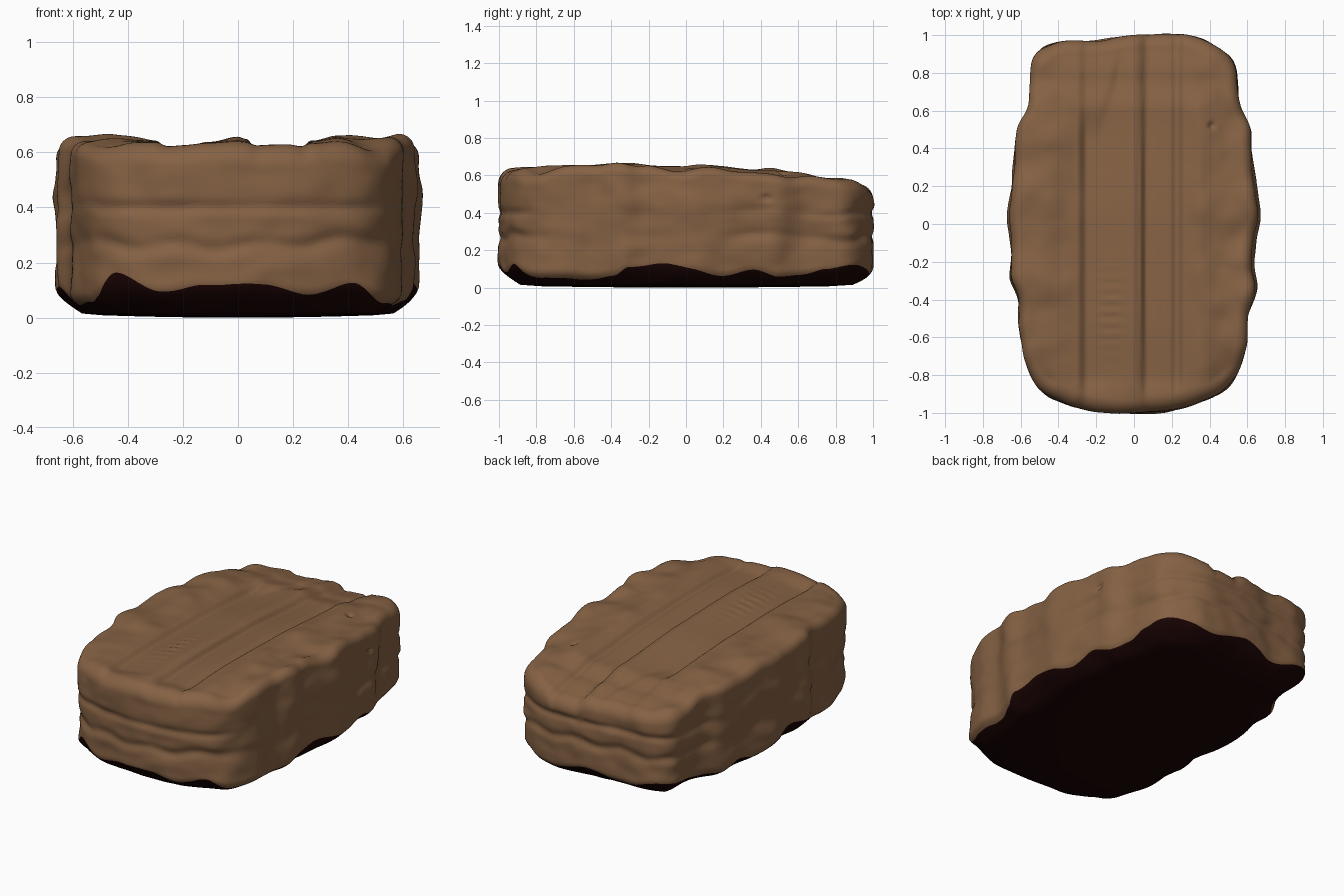
import bpy, bmesh, math
from mathutils import Vector, noise

cube = bpy.data.objects.get("Cube")
if cube:
    bpy.data.objects.remove(cube, do_unlink=True)

SEGMENTS, SIDE_ROWS, ROUND_ROWS, CAP_ROWS, BASE_ROWS = 400, 30, 8, 64, 6


def material(name, colour):
    mat = bpy.data.materials.new(name)
    mat.use_nodes = True
    rgba = (*colour, 1.0)
    mat.diffuse_color = rgba
    shader = mat.node_tree.nodes["Principled BSDF"]
    shader.inputs["Base Color"].default_value = rgba
    shader.inputs["Roughness"].default_value = 0.7
    return mat


def ease(a, b, v):
    t = max(0.0, min(1.0, (v - a) / (b - a)))
    return t * t * (3 - 2 * t)


def interp(points, v):
    for (a, p), (b, q) in zip(points, points[1:]):
        if v <= b:
            return p + (q - p) * ease(a, b, v)
    return points[-1][1]


def bump(v, centre, width):
    return math.exp(-((v - centre) / width) ** 2)


def lumps(x, y, z):
    return noise.noise(Vector((x, y, z)))


def end_weight(y):
    """One on the front and back walls, zero along the flanks."""
    return ease(.75, .93, abs(y))


# Plan outline, anticlockwise from the front
OUTLINE = [Vector(p) for p in (
    (0, -1), (.22, -.98), (.43, -.91), (.55, -.8), (.6, -.66), (.605, -.5),
    (.65, -.35), (.64, -.2), (.67, .05), (.65, .22), (.63, .38), (.62, .5), (.565, .64),
    (.54, .84), (.43, .94), (.28, .995), (0, 1), (-.2, .97), (-.4, .96), (-.535, .87),
    (-.56, .63), (-.625, .48), (-.65, .2), (-.67, .02), (-.65, -.15), (-.665, -.28),
    (-.62, -.4), (-.615, -.58), (-.55, -.8), (-.44, -.92), (-.25, -.98))]


def outline_point(u):
    n = len(OUTLINE)
    i, t = int(u * n), u * n - int(u * n)
    a, b, c, d = (OUTLINE[(i + k) % n] for k in (-1, 0, 1, 2))
    return 0.5 * (2 * b + (c - a) * t + (2 * a - 5 * b + 4 * c - d) * t ** 2
                  + (3 * b - a - 3 * c + d) * t ** 3)


LENGTHWISE = [(-1, .635), (-.85, .647), (-.5, .66), (0, .652), (.6, .618), (.78, .582), (1, .545)]
CROSSWISE = [(-.62, -.012), (-.42, -.004), (-.3, -.014), (-.25, -.046), (-.2, -.042),
             (-.1, -.026), (0, -.004), (.03, -.012), (.065, -.042), (.13, -.036),
             (.19, -.034), (.225, -.044), (.27, -.016), (.36, 0), (.5, -.016), (.62, -.006)]


def top_height(x, y):
    """Top surface with lengthwise flutes, lumpy flanks and small ripples."""
    z = interp(LENGTHWISE, y)
    reach = .65 + .5 * ease(-.2, 0, x)
    flute = ease(-.95, -.8, y) * (1 - .7 * ease(reach - .2, reach, y))
    z += interp(CROSSWISE, x) * (0.3 + 0.7 * flute)
    flank = ease(.24, .42, abs(x))
    z += flank * (0.026 * lumps(x * 4, y * 4.5, 1.7) + 0.011 * lumps(x * 9, y * 8, 5.2))
    z += 0.005 * lumps(x * 5, y * 2, 8.1)
    # Worn front corners
    z -= .032 * bump(x, .55, .13) * bump(y, -.84, .14)
    z -= .02 * bump(x, -.52, .13) * bump(y, -.87, .12)
    z += 0.003 * math.sin(y * 105) * bump(x, -.12, .06) * bump(y, -.45, .2)
    z -= 0.025 * bump(x, .41, .015) * bump(y, .52, .015)
    return z


def side_relief(x, y, z):
    """Outward displacement of the side wall: layered creases and lumps."""
    end = end_weight(y)
    wave = 0.012 * math.sin(x * 21) + 0.03 * lumps(x * 2, y * 2, 3.3)
    patch = max(0, min(1, .35 + 1.5 * lumps(x * 2, y * 3, 6.6)))
    d = -0.012 * bump(z, .4 + (1 - end) * wave, .02) * (end + (1 - end) * patch * .6)
    d -= 0.013 * bump(z, .27 + wave, .028) * (end + (1 - end) * patch)
    d -= (1 - end) * (0.007 + 0.007 * ease(.45, .25, z))
    d += (0.017 - 0.007 * end) * lumps(x * 4.5, y * 4.5, z * 6)
    d += 0.006 * lumps(x * 9, y * 8, z * 14)
    d -= 0.02 * (1 - end) * bump(y, .43, .03) * bump(z, .48, .012) * (x > 0)
    return d


FRONT_DIP = [(-.58, .05), (-.53, .08), (-.45, .165), (-.29, .095), (-.1, .118),
             (.1, .12), (.26, .085), (.42, .125), (.54, .05)]
FLANK_DIP = [(-.95, .11), (-.78, .055), (-.5, .045), (-.4, .06), (-.3, .11), (-.12, .13),
             (.2, .065), (.36, .095), (.5, .06), (.62, .07), (.75, .1), (.9, .12), (1, .08)]


def dip_line(p):
    """Wavy upper edge of the dark coating."""
    end = end_weight(p.y)
    across = interp(FRONT_DIP, p.x) if p.y < 0 else .095 + .025 * math.cos(p.x * 13)
    return end * across + (1 - end) * interp(FLANK_DIP, p.y) + .006 * lumps(p.x * 9, p.y * 9, .4)


def wall_point(p, normal, z, inset, dip):
    undercut = 0.12 + 0.03 * end_weight(p.y)
    inset += undercut * max(0.0, 1 - z / (.05 + .7 * dip)) ** 1.8
    q = p + normal * (side_relief(p.x, p.y, z) - inset)
    return Vector((q.x, q.y, z))


# Wall columns from the coated underside up to the rounded rim
columns = []
for s in range(SEGMENTS):
    u = s / SEGMENTS
    p = outline_point(u)
    tangent = outline_point((u + .012) % 1) - outline_point((u - .012) % 1)
    normal = Vector((tangent.y, -tangent.x)).normalized()
    dip = dip_line(p)
    rounding = .055 + .025 * end_weight(p.y)
    inner = p - normal * rounding
    shoulder = top_height(inner.x, inner.y) - rounding
    column = []
    for i in range(BASE_ROWS + 1):
        column.append(wall_point(p, normal, .015 + (dip - .015) * i / BASE_ROWS, 0, dip))
    for i in range(1, SIDE_ROWS + 1):
        column.append(wall_point(p, normal, dip + (shoulder - dip) * i / SIDE_ROWS, 0, dip))
    for i in range(1, ROUND_ROWS + 1):
        angle = math.pi / 2 * i / ROUND_ROWS
        q = wall_point(p, normal, shoulder, rounding * (1 - math.cos(angle)), dip)
        q.z += rounding * math.sin(angle)
        column.append(q)
    rim = column[-1]
    lift = top_height(rim.x, rim.y) - rim.z
    for i in range(ROUND_ROWS):
        column[-1 - i].z += lift * (1 - i / ROUND_ROWS)
    columns.append(column)

bm = bmesh.new()
rings = [[bm.verts.new(c[r]) for c in columns] for r in range(len(columns[0]))]


def bridge(low, high, index):
    for i in range(SEGMENTS):
        j = (i + 1) % SEGMENTS
        bm.faces.new((low[i], low[j], high[j], high[i])).material_index = index


for r in range(len(rings) - 1):
    bridge(rings[r], rings[r + 1], 1 if r < BASE_ROWS else 0)


def close(edge, rows, height, index):
    """Fill a ring with shrinking rings that follow a height function."""
    ring = edge
    for k in range(1, rows):
        f = 1 - k / rows
        nxt = [bm.verts.new((v.co.x * f, v.co.y * f, height(v.co.x * f, v.co.y * f)))
               for v in edge]
        bridge(ring, nxt, index)
        ring = nxt
    centre = bm.verts.new((0, 0, height(0, 0)))
    for i in range(SEGMENTS):
        bm.faces.new((ring[i], ring[(i + 1) % SEGMENTS], centre)).material_index = index


# Fluted top and slightly bowed underside
close(rings[-1], CAP_ROWS, top_height, 0)
close(rings[0], 8, lambda x, y: .012 * min(1, x * x * 3 + y * y), 1)
bmesh.ops.recalc_face_normals(bm, faces=bm.faces)

mesh = bpy.data.meshes.new("biscuit_bar")
bm.to_mesh(mesh)
bm.free()
mesh.materials.append(material("biscuit brown", (.238, .122, .058)))
mesh.materials.append(material("dark coating", (.010, .001, .001)))
for face in mesh.polygons:
    face.use_smooth = True
bar = bpy.data.objects.new("biscuit_bar", mesh)
bpy.context.collection.objects.link(bar)
